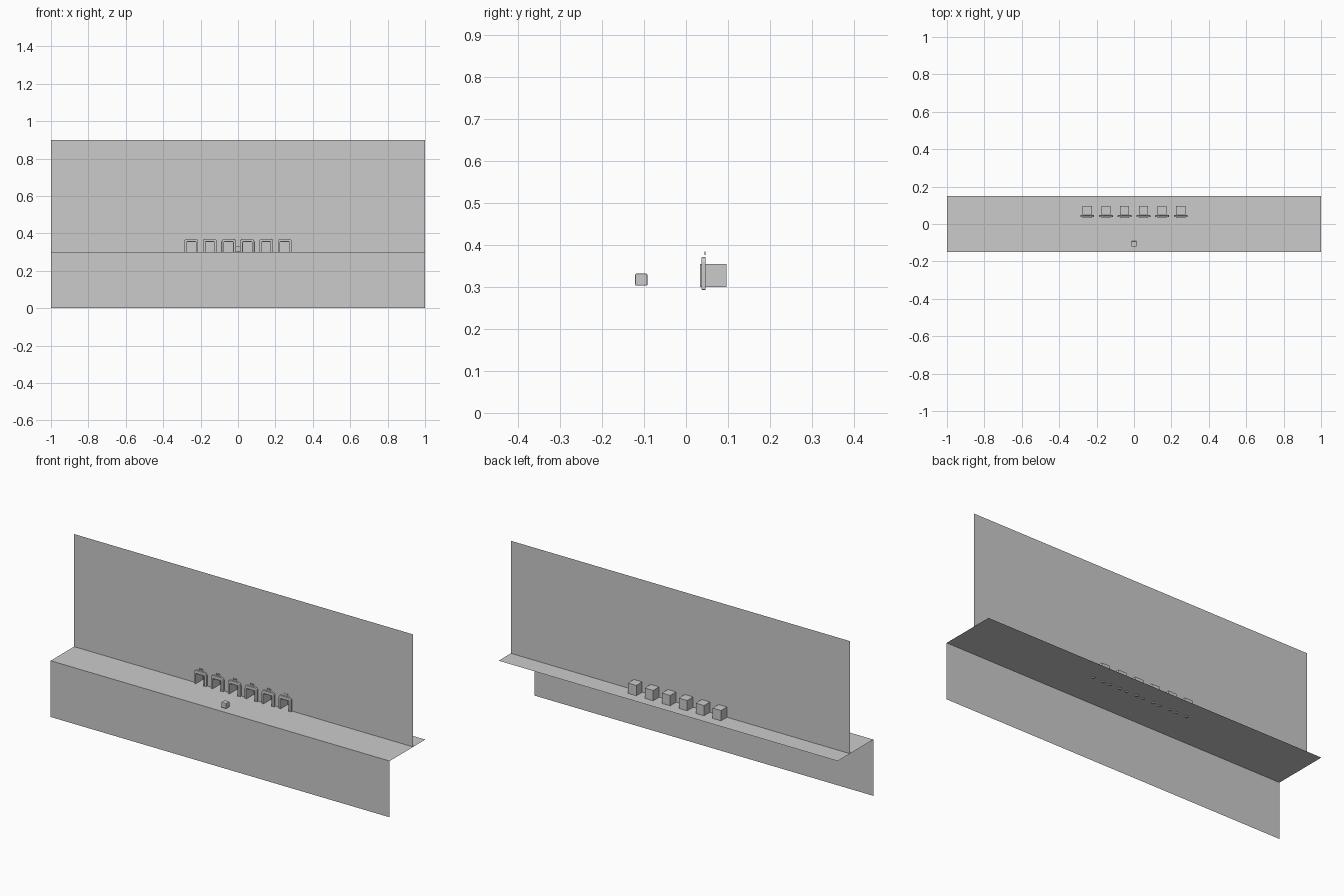
import bpy, bmesh, math

if "Cube" in bpy.data.objects:
    bpy.data.objects.remove(bpy.data.objects["Cube"])

grey = bpy.data.materials.new("light_grey")
grey.diffuse_color = (0.6, 0.6, 0.6, 1)
grey.use_nodes = True
grey.node_tree.nodes["Principled BSDF"].inputs["Base Color"].default_value = grey.diffuse_color

WALL_Y, FLOOR = 0.047, 0.3
HOLES = [-0.25 + 0.1 * i for i in range(6)]
HW, HT = 0.0245, 0.355          # pocket half width and top


def finish(name, bm, bevel=0.0):
    mesh = bpy.data.meshes.new(name)
    bm.to_mesh(mesh)
    bm.free()
    mesh.materials.append(grey)
    ob = bpy.data.objects.new(name, mesh)
    bpy.context.collection.objects.link(ob)
    if bevel:
        m = ob.modifiers.new("bevel", 'BEVEL')
        m.width, m.segments, m.limit_method = bevel, 2, 'ANGLE'
        m.angle_limit = math.radians(50)
    return ob


def polygon(name, pts):
    bm = bmesh.new()
    bm.faces.new([bm.verts.new(p) for p in pts])
    return finish(name, bm)


def box(name, lo, hi, bevel=0.0, open_front=False):
    bm = bmesh.new()
    bmesh.ops.create_cube(bm, size=1)
    for v in bm.verts:
        v.co = [lo[i] + (v.co[i] + 0.5) * (hi[i] - lo[i]) for i in range(3)]
    if open_front:
        bm.normal_update()
        bmesh.ops.delete(bm, geom=[f for f in bm.faces if f.normal.y < -0.9], context='FACES')
    return finish(name, bm, bevel)


# lower front board and ledge
polygon("front_board", [(-1, -0.15, 0), (1, -0.15, 0), (1, -0.15, FLOOR), (-1, -0.15, FLOOR)])
polygon("ledge", [(-1, -0.15, FLOOR), (1, -0.15, FLOOR), (1, 0.15, FLOOR), (-1, 0.15, FLOOR)])

# back wall with a notch at every pocket
outline = [(-1, FLOOR)]
for x in HOLES:
    outline += [(x - HW, FLOOR), (x - HW, HT), (x + HW, HT), (x + HW, FLOOR)]
outline += [(1, FLOOR), (1, 0.9), (-1, 0.9)]
polygon("back_wall", [(x, WALL_Y, z) for x, z in outline])


def arch(name, cx):
    # rounded frame: matching outer and inner outlines, extruded in depth
    def path(hw, top, r):
        pts = [(-hw, 0.293)]
        for sx, a0 in ((-1, 180), (1, 90)):
            for k in range(5):
                a = math.radians(a0 - k * 22.5)
                pts.append((sx * (hw - r) + r * math.cos(a), top - r + r * math.sin(a)))
        return pts + [(hw, 0.293)]
    bm = bmesh.new()
    rows = []
    for pts in (path(0.037, 0.371, 0.014), path(HW, HT, 0.003)):
        rows.append([bm.verts.new((cx + x, WALL_Y, z)) for x, z in pts])
    o, n = rows
    faces = [bm.faces.new((o[i], o[i + 1], n[i + 1], n[i])) for i in range(len(o) - 1)]
    ext = bmesh.ops.extrude_face_region(bm, geom=faces, use_keep_orig=True)
    for g in ext['geom']:
        if isinstance(g, bmesh.types.BMVert):
            g.co.y = 0.037
    bmesh.ops.recalc_face_normals(bm, faces=bm.faces)
    finish(name, bm, 0.0015)


# pockets, their frames and tiny marker plates
for i, x in enumerate(HOLES):
    box(f"pocket_{i}", (x - HW, 0.033, FLOOR), (x + HW, 0.097, HT), open_front=True)
    arch(f"pocket_frame_{i}", x)
    for j in (-1, 0, 1):
        mx = x + j * 0.009
        box(f"marker_{i}_{j + 1}", (mx - 0.002, 0.044, 0.376), (mx + 0.002, 0.0465, 0.384))

# small block in front
box("small_block", (-0.0145, -0.121, 0.303), (0.0145, -0.092, 0.332), 0.003)
